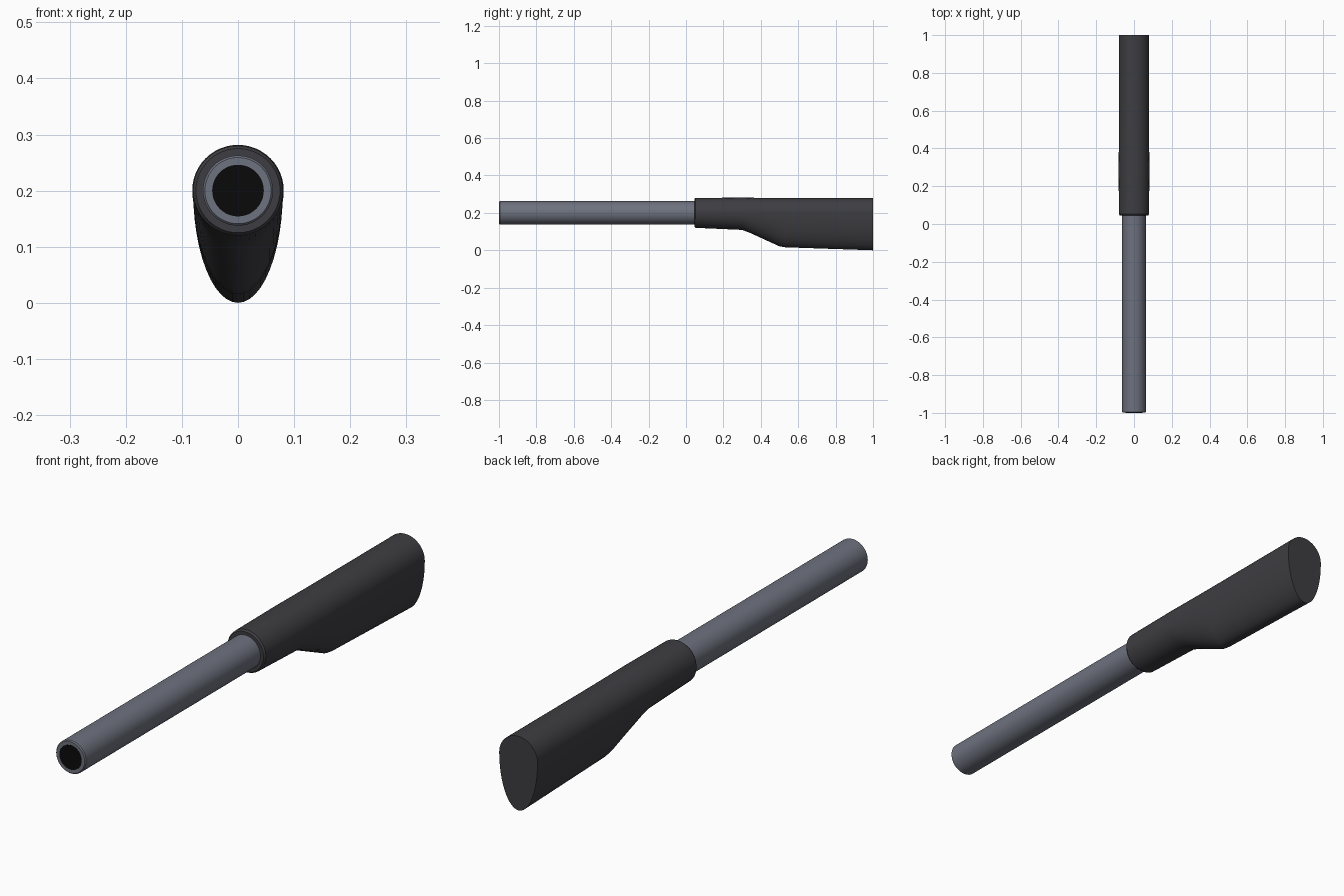
import bpy, bmesh, math

if "Cube" in bpy.data.objects:
    bpy.data.objects.remove(bpy.data.objects["Cube"])

ZC = 0.2   # height of the tube axis
N = 48


def material(name, rgb):
    m = bpy.data.materials.new(name)
    m.diffuse_color = (*rgb, 1)
    m.use_nodes = True
    m.node_tree.nodes["Principled BSDF"].inputs["Base Color"].default_value = m.diffuse_color
    return m


steel = material("grey_steel", (0.155, 0.168, 0.21))
grip = material("charcoal", (0.048, 0.047, 0.054))
black = material("bore_black", (0.003, 0.003, 0.003))


def section(y, r, low):
    """Round above the axis, half ellipse of depth low below it."""
    pts = []
    for i in range(N):
        a = 2 * math.pi * i / N
        s = math.sin(a)
        pts.append((r * math.cos(a), y, ZC + s * (r if s >= 0 else low)))
    return pts


def loft(name, sections, mat):
    """Skin (y, radius, depth) sections and cap both ends."""
    bm = bmesh.new()
    rings = [[bm.verts.new(p) for p in section(*s)] for s in sections]
    for a, b in zip(rings, rings[1:]):
        for i in range(N):
            j = (i + 1) % N
            bm.faces.new((a[i], a[j], b[j], b[i]))
    bm.faces.new(rings[0])
    bm.faces.new(rings[-1])
    bmesh.ops.recalc_face_normals(bm, faces=bm.faces)
    me = bpy.data.meshes.new(name)
    bm.to_mesh(me)
    bm.free()
    me.materials.append(mat)
    ob = bpy.data.objects.new(name, me)
    bpy.context.collection.objects.link(ob)
    bpy.context.view_layer.objects.active = ob
    ob.select_set(True)
    bpy.ops.object.shade_smooth_by_angle(angle=math.radians(30))
    ob.select_set(False)
    return ob


# Long straight tube with a softened front rim
loft("tube", [(-0.999, 0.059, 0.059), (-0.995, 0.0625, 0.0625),
              (0.1, 0.0625, 0.0625)], steel)

# Dark opening at the front of the tube
loft("bore", [(-1.0, 0.046, 0.046), (-0.996, 0.046, 0.046)], black)

# Grip: round collar in front, deepening to a keel at the back
loft("grip", [(0.045, 0.075, 0.075), (0.052, 0.08, 0.08),
              (0.30, 0.0815, 0.091), (0.34, 0.081, 0.106),
              (0.50, 0.08, 0.179), (0.53, 0.08, 0.184),
              (1.0, 0.08, 0.2)], grip)
